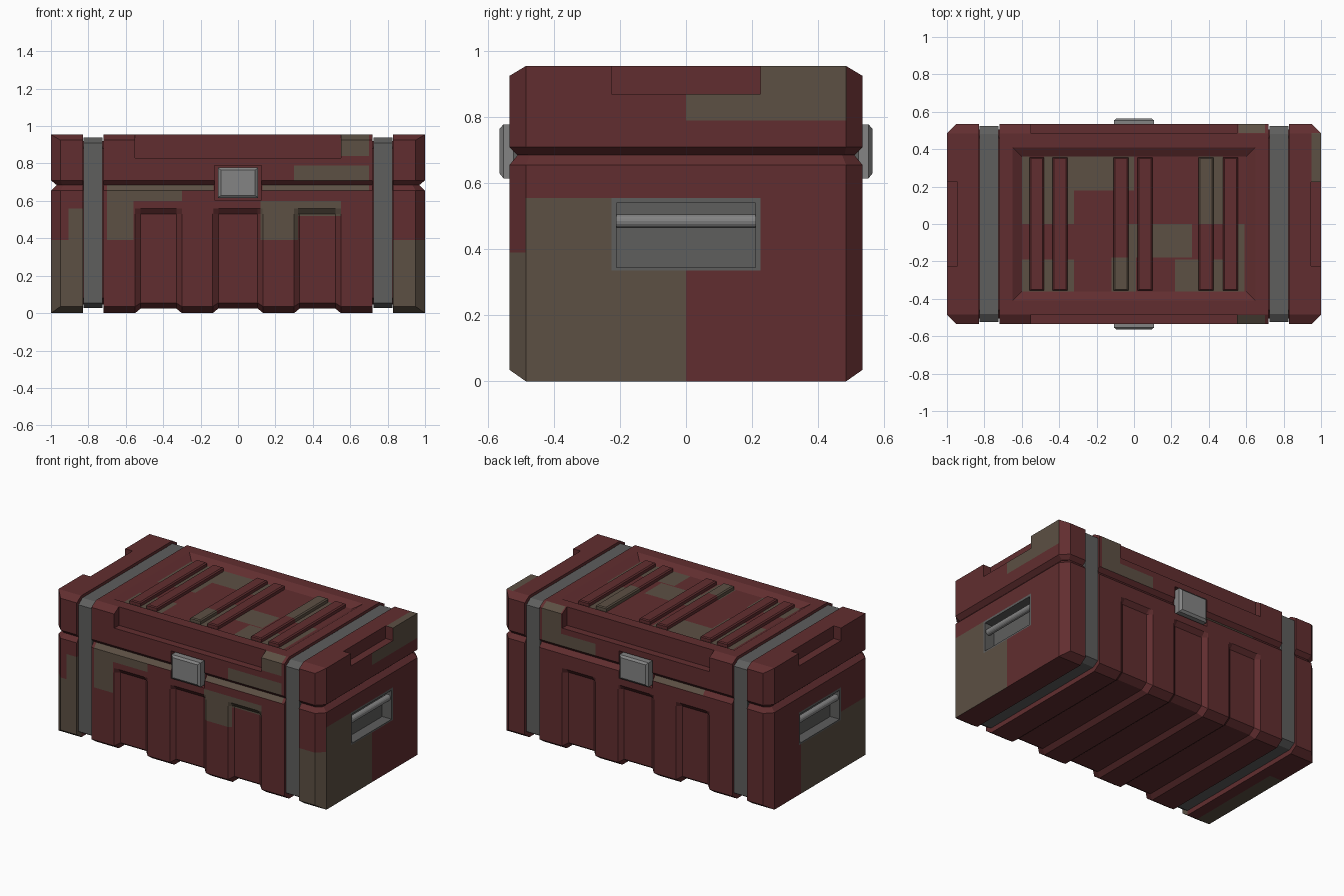
import bpy, bmesh, math
from mathutils import Vector

if "Cube" in bpy.data.objects:
    bpy.data.objects.remove(bpy.data.objects["Cube"])


def material(name, rgb):
    m = bpy.data.materials.new(name)
    m.diffuse_color = (*rgb, 1)
    m.use_nodes = True
    m.node_tree.nodes["Principled BSDF"].inputs["Base Color"].default_value = m.diffuse_color
    return m


RED = material("dark red paint", (0.120, 0.027, 0.029))
OLIVE = material("olive brown paint", (0.107, 0.080, 0.057))
GREY = material("dark grey metal", (0.112, 0.112, 0.110))
STEEL = material("light grey metal", (0.23, 0.23, 0.23))


def finish(name, bm, mats):
    bmesh.ops.recalc_face_normals(bm, faces=bm.faces)
    me = bpy.data.meshes.new(name)
    bm.to_mesh(me)
    bm.free()
    for m in mats:
        me.materials.append(m)
    ob = bpy.data.objects.new(name, me)
    bpy.context.scene.collection.objects.link(ob)
    return ob


def loft(name, rings, *mats):
    """Solid through a list of closed point rings, capped at both ends."""
    bm = bmesh.new()
    vs = [[bm.verts.new(p) for p in r] for r in rings]
    n = len(rings[0])
    for a, b in zip(vs, vs[1:]):
        for i in range(n):
            j = (i + 1) % n
            bm.faces.new((a[i], a[j], b[j], b[i]))
    bm.faces.new(vs[0])
    bm.faces.new(vs[-1])
    return finish(name, bm, mats)


def rect(axis, d, a0, a1, b0, b1):
    """Rectangle ring at distance d on the given axis."""
    ring = []
    for a, b in ((a0, b0), (a1, b0), (a1, b1), (a0, b1)):
        p = [a, b]
        p.insert(axis, d)
        ring.append(p)
    return ring


def box(name, x0, x1, y0, y1, z0, z1, *mats):
    return loft(name, [rect(2, z0, x0, x1, y0, y1), rect(2, z1, x0, x1, y0, y1)], *mats)


def section(x, half):
    """Ring at x from a right-hand (y, z) half profile, mirrored in y."""
    return [(x, y, z) for y, z in half] + [(x, -y, z) for y, z in reversed(half)]


def chop(ob, planes):
    """Slice corners off a convex solid."""
    bm = bmesh.new()
    bm.from_mesh(ob.data)
    for co, no in planes:
        r = bmesh.ops.bisect_plane(bm, geom=bm.verts[:] + bm.edges[:] + bm.faces[:],
                                   plane_co=co, plane_no=Vector(no).normalized(), clear_outer=True)
        edges = [e for e in r["geom_cut"] if isinstance(e, bmesh.types.BMEdge)]
        if edges:
            bmesh.ops.edgeloop_fill(bm, edges=edges)
    bmesh.ops.recalc_face_normals(bm, faces=bm.faces)
    bm.to_mesh(ob.data)
    bm.free()


def cut(ob, cutters):
    for c in cutters:
        m = ob.modifiers.new("cut", "BOOLEAN")
        m.operation, m.solver, m.object = "DIFFERENCE", "EXACT", c
    dg = bpy.context.evaluated_depsgraph_get()
    me = bpy.data.meshes.new_from_object(ob.evaluated_get(dg))
    ob.modifiers.clear()
    ob.data = me
    for c in cutters:
        bpy.data.objects.remove(c)


def paint(ob, patches):
    """Colour patches: (slot, x0, x1, y0, y1, z0, z1); faces are split at the box limits."""
    me = ob.data
    me.materials.clear()
    for m in (RED, OLIVE, GREY):
        me.materials.append(m)
    bm = bmesh.new()
    bm.from_mesh(me)
    for f in bm.faces:
        f.material_index = 0
    for p in patches:
        for k in range(6):
            if abs(p[k + 1]) < 1.5:
                no = [0, 0, 0]
                no[k // 2] = 1
                bmesh.ops.bisect_plane(bm, geom=bm.verts[:] + bm.edges[:] + bm.faces[:], dist=1e-5,
                                       plane_co=[c * p[k + 1] for c in no], plane_no=no)
    for f in bm.faces:
        c = f.calc_center_median()
        for s, *b in patches:
            if all(b[2 * i] < c[i] < b[2 * i + 1] for i in range(3)):
                f.material_index = s
    bmesh.ops.dissolve_limit(bm, angle_limit=0.01, verts=bm.verts[:], edges=bm.edges[:],
                             delimit={"MATERIAL"})
    bm.to_mesh(me)
    bm.free()


SEAM = 0.685
I = 9  # "no limit" in patch boxes

# Middle body: raised bands and sunken panels running round front, bottom and back
out = [(.485, 0), (.535, .035), (.535, .53), (.535, .56), (.535, .655), (.51, SEAM)]
sunk = [(.465, .025), (.51, .055), (.51, .53), (.535, .56), (.535, .655), (.51, SEAM)]
rings = [section(-.72, out)]
for a, b in ((-.55, -.30), (-.135, .135), (.30, .55)):
    rings += [section(a, out), section(a + .03, sunk), section(b - .03, sunk), section(b, out)]
rings.append(section(.72, out))
body = loft("middle_body", rings, RED)

# Middle lid
lid_half = [(.51, SEAM), (.535, .71), (.535, .925), (.485, .955)]
lid = loft("middle_lid", [section(-.72, lid_half), section(.72, lid_half)], RED)


def latch_pockets():
    return [box("pocket_cutter", -.125, .125, min(s * .505, s * .6), max(s * .505, s * .6), .605, .79)
            for s in (-1, 1)]


cut(body, latch_pockets())
edge_notches = [box("notch_cutter", -.55, .55, min(s * .485, s * .6), max(s * .485, s * .6), .83, 1.1)
                for s in (-1, 1)]
top_recess = loft("recess_cutter", [rect(2, .925, -.6, .6, -.36, .36), rect(2, .985, -.7, .7, -.46, .46)])
cut(lid, latch_pockets() + edge_notches + [top_recess])

paint(body, [(1, -.70, -.56, -I, -.4, .39, .656), (1, -.70, -.30, -I, -.4, .60, .656),
             (1, -.70, -.13, -I, -.4, .656, I), (1, .13, .70, -I, -.4, .656, I),
             (1, .12, .32, -I, -.4, .39, .60), (1, .32, .55, -I, -.4, .52, .60),
             (1, -.5, -.13, .4, I, .656, I)])
top_patches = [(1, -.48, -.32, 0, .36, .9, I), (1, -.32, 0, .18, .36, .9, I),
               (1, -.6, -.56, 0, .36, .9, I), (1, .345, .475, 0, .36, .9, I),
               (1, -.09, .31, -.18, 0, .9, I), (1, -.12, .01, -.36, -.18, .9, I),
               (1, .22, .59, -.36, -.19, .9, I), (1, .555, .59, -.19, 0, .9, I),
               (1, -.6, -.32, -.36, -.19, .9, I)]
paint(lid, top_patches + [(1, .30, .70, -I, -.5, .71, .79), (1, .55, .70, -I, -.486, .84, I),
                          (1, .56, .70, .486, I, .71, I), (1, .30, .56, .5, I, .71, .79)])

# Six ribs in the lid recess
for i, x in enumerate((-.52, -.395, -.07, .06, .385, .515)):
    rib = loft(f"lid_rib_{i + 1}", [rect(2, .92, x - .04, x + .04, -.355, .355),
                                    rect(2, .945, x - .04, x + .04, -.355, .355),
                                    rect(2, .952, x - .032, x + .032, -.35, .35)], RED)
    if i == 4:
        paint(rib, [(1, -I, I, 0, I, 0, I)])
    if i == 2:
        paint(rib, [(1, -I, I, -I, -.18, 0, I)])

# End sections, straps and handles
for s, side in ((-1, "left"), (1, "right")):
    def span(a, b):
        return (a, b) if s > 0 else (-b, -a)

    end = box(side + "_end_body", *span(.83, 1), -.535, .535, 0, SEAM, RED)
    end_lid = box(side + "_end_lid", *span(.83, 1), -.535, .535, SEAM, .955, RED)
    upright = [((s * .975, t * .51, 0), (s, t, 0)) for t in (-1, 1)]
    chop(end, upright + [((0, t * .535, .035), (0, t * .035, -.05)) for t in (-1, 1)]
         + [((0, t * .535, .655), (0, t * .03, .025)) for t in (-1, 1)]
         + [((s, 0, .655), (s, 0, 1))]
         + [((s * .975, t * .51, .655), (s, t, 1.4)) for t in (-1, 1)])
    chop(end_lid, upright + [((0, t * .535, .925), (0, t * .03, .05)) for t in (-1, 1)]
         + [((0, t * .535, .71), (0, t, -1)) for t in (-1, 1)]
         + [((s, 0, .71), (s * .025, 0, -.03))]
         + [((s * .975, t * .51, .71), (s, t, -1.4)) for t in (-1, 1)])
    cut(end, [box("handle_cutter", *span(.93, 1.1), -.21, .21, .345, .54)])
    cut(end_lid, [box("end_notch_cutter", *span(.945, 1.1), -.225, .225, .87, 1.1)])
    handle_frame = (2, *span(.9, 1.2), -.225, .225, .335, .555)
    if s > 0:
        paint(end, [(1, .8, I, -I, -.485, -I, .39), (1, .999, I, -.486, 0, -I, .555), handle_frame])
        paint(end_lid, [(1, .95, I, .225, .486, .79, I), (1, .95, I, 0, .225, .79, .869)])
    else:
        paint(end, [(1, -I, -.905, -I, .2, -I, .39), (1, -.905, -.8, -I, -.484, -I, .56), handle_frame])

    # Round grip across the handle pocket
    loft(side + "_handle_bar",
         [[(s * .972 + .021 * math.cos(k * math.pi / 8), y, .485 + .021 * math.sin(k * math.pi / 8))
           for k in range(16)] for y in (-.21, .21)], STEEL)

    # Sunken core behind the strap, then the strap itself
    core = [(.46, .045), (.505, .08), (.505, .88), (.46, .92)]
    loft(side + "_strap_channel", [section(s * .71, core), section(s * .84, core)], RED)
    strap = [(.48, .028), (.524, .055), (.524, .91), (.48, .94)]
    loft(side + "_strap", [section(s * .725, strap), section(s * .825, strap)], GREY)

# Latches front and back
for s, side in ((-1, "front"), (1, "back")):
    loft(side + "_latch", [rect(1, s * .49, -.108, .108, .615, .778),
                           rect(1, s * .553, -.108, .108, .615, .778),
                           rect(1, s * .565, -.092, .092, .63, .765)], STEEL)
